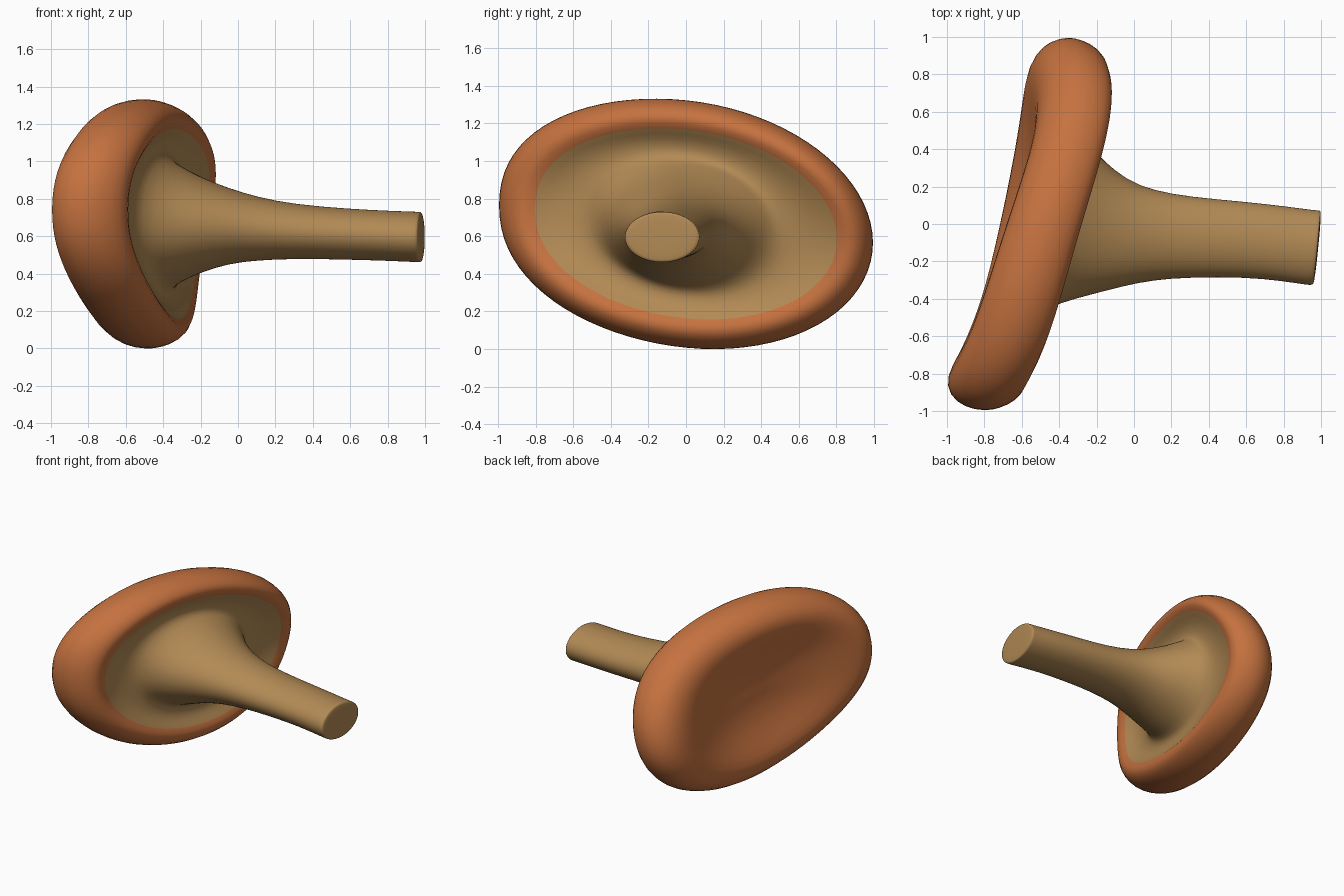
import bpy, bmesh, math

if "Cube" in bpy.data.objects:
    bpy.data.objects.remove(bpy.data.objects["Cube"])

SEG = 40


def material(name, rgb):
    m = bpy.data.materials.new(name)
    m.diffuse_color = (*rgb, 1)
    m.use_nodes = True
    m.node_tree.nodes["Principled BSDF"].inputs["Base Color"].default_value = m.diffuse_color
    return m


tan = material("tan_flesh", (0.445, 0.254, 0.090))
orange = material("orange_skin", (0.56, 0.168, 0.050))


def warp(t, w):
    # saddle-like bend of the cap along x, fading towards the middle
    c, s = math.cos(t), math.sin(t)
    bend = -0.025 + s * s * (0.085 + 0.022 * s)
    twist = 0.052 * math.sin(2 * t) * (0.5 + 0.6 * c)
    return w * 0.225 * c + w * w * (bend + twist + 0.02 * math.sin(2 * t) ** 2)


def cap_ring(sy, sz, dx, unit=True):
    # ring of the leaning oval cap outline; dx in rim thicknesses or in units
    pts = []
    for i in range(SEG):
        t = 2 * math.pi * i / SEG
        c, s = math.cos(t), math.sin(t)
        s2 = s if c > 0 else math.copysign(abs(s) ** 0.9, s)
        r = 0.202 - 0.015 * c * min(1, 1.15 * sy) if unit else 1
        x = -0.55 + warp(t, min(1, 1.15 * sy)) + dx * r
        pts.append((x, sy * c, 0.665 + sz * (0.662 * s2) - sy * 0.1 * c))
    return pts


def stem_ring(x, yc, zc, ry, rz, slope):
    pts = []
    for i in range(SEG):
        t = 2 * math.pi * i / SEG
        c, s = math.cos(t), math.sin(t)
        pts.append((x + slope * ry * c, yc + ry * c, zc + rz * s))
    return pts


# stem, from the cut tip back to its flared foot
rings = [stem_ring(*p) for p in (
    (0.985, -0.125, 0.595, 0.10, 0.068, 0.1),
    (0.981, -0.125, 0.595, 0.19, 0.13, 0.1),
    (0.976, -0.127, 0.595, 0.20, 0.135, 0.1),
    (0.95, -0.127, 0.596, 0.20, 0.135, 0.1),
    (0.80, -0.105, 0.602, 0.20, 0.134, 0.05),
    (0.60, -0.083, 0.61, 0.202, 0.136, 0),
    (0.30, -0.07, 0.625, 0.215, 0.145, 0),
    (0.10, -0.06, 0.64, 0.24, 0.17, 0),
    (-0.05, -0.048, 0.655, 0.285, 0.202, 0.03),
    (-0.20, -0.02, 0.66, 0.36, 0.255, 0.1),
    (-0.31, 0.0, 0.665, 0.42, 0.31, 0.18))]
# underside of the cap
rings += [cap_ring(*p) for p in (
    (0.48, 0.52, 0.155, False), (0.57, 0.59, 0.135, False),
    (0.70, 0.68, 0.14, False))]
first_orange = len(rings)
# rolled rim and dished outer face
rings += [cap_ring(*p) for p in (
    (0.815, 0.76, 0.88), (0.88, 0.85, 1.0), (0.95, 0.94, 0.77),
    (0.99, 0.99, 0.36), (1.005, 1.005, 0.0), (0.985, 0.98, -0.5),
    (0.92, 0.90, -0.88), (0.82, 0.79, -1.03), (0.70, 0.66, -0.90),
    (0.52, 0.48, -0.58), (0.34, 0.31, -0.36), (0.15, 0.14, -0.25))]

bm = bmesh.new()
loops = [[bm.verts.new(p) for p in ring] for ring in rings]
for k in range(len(loops) - 1):
    a, b = loops[k], loops[k + 1]
    for i in range(SEG):
        j = (i + 1) % SEG
        f = bm.faces.new((a[i], a[j], b[j], b[i]))
        f.material_index = int(k >= first_orange)
# close both ends with fans
for loop, idx in ((loops[0], 0), (loops[-1], 1)):
    mid = bm.verts.new([sum(v.co[n] for v in loop) / SEG for n in range(3)])
    for i in range(SEG):
        f = bm.faces.new((loop[i], loop[(i + 1) % SEG], mid))
        f.material_index = idx
bmesh.ops.recalc_face_normals(bm, faces=bm.faces)
for f in bm.faces:
    f.smooth = True

mesh = bpy.data.meshes.new("mushroom")
bm.to_mesh(mesh)
bm.free()
mesh.materials.append(tan)
mesh.materials.append(orange)
obj = bpy.data.objects.new("mushroom", mesh)
bpy.context.collection.objects.link(obj)
sub = obj.modifiers.new("smooth", 'SUBSURF')
sub.levels = sub.render_levels = 1
bpy.context.view_layer.objects.active = obj
obj.select_set(True)
